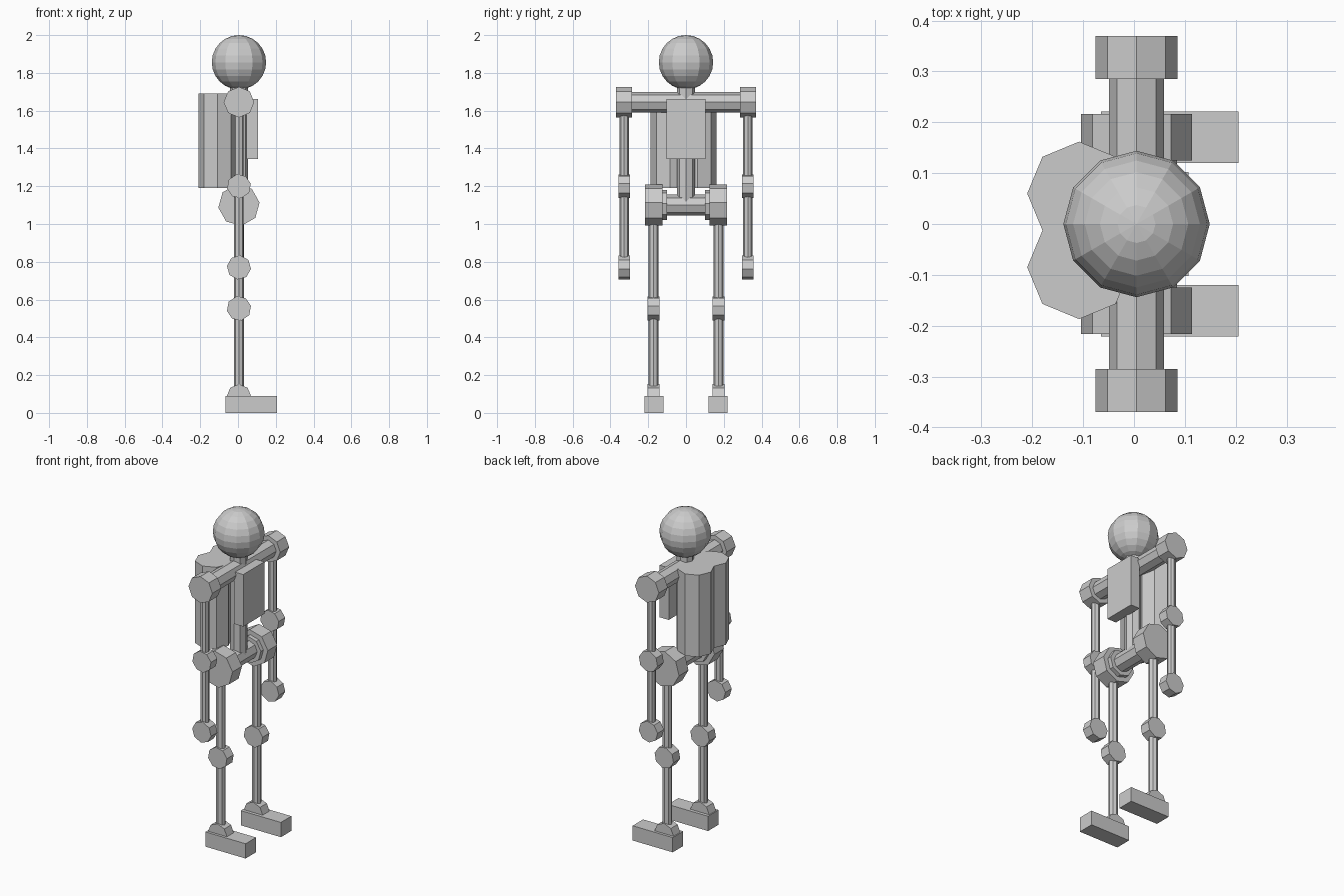
import bpy
from math import radians, pi

if "Cube" in bpy.data.objects:
    bpy.data.objects.remove(bpy.data.objects["Cube"])

CX = 0.005  # centre line of the body in x


def rod_z(name, x, y, z0, z1, r):
    """Upright eight-sided rod."""
    bpy.ops.mesh.primitive_cylinder_add(vertices=8, radius=r, depth=z1 - z0,
                                        location=(x, y, (z0 + z1) / 2))
    bpy.context.object.name = name


def rod_y(name, y0, y1, z, r, turn=0):
    """Eight-sided rod lying along y."""
    bpy.ops.mesh.primitive_cylinder_add(vertices=8, radius=r, depth=abs(y1 - y0),
                                        location=(CX, (y0 + y1) / 2, z),
                                        rotation=(pi / 2, -radians(turn), 0))
    bpy.context.object.name = name


def box(name, x0, x1, y0, y1, z0, z1):
    bpy.ops.mesh.primitive_cube_add(size=1, location=((x0 + x1) / 2, (y0 + y1) / 2, (z0 + z1) / 2))
    ob = bpy.context.object
    ob.name = name
    ob.scale = (abs(x1 - x0), abs(y1 - y0), abs(z1 - z0))


# Head
bpy.ops.mesh.primitive_uv_sphere_add(segments=12, ring_count=12, radius=0.144,
                                     location=(CX, 0, 1.856))
bpy.context.object.name = "head"

# Torso
rod_z("spine", CX, 0, 1.10, 1.76, 0.048)
rod_y("shoulder_bar", -0.29, 0.29, 1.645, 0.054)
rod_y("pelvis_bar", -0.13, 0.13, 1.10, 0.055)
box("chest_plate", 0.045, 0.107, -0.102, 0.102, 1.345, 1.663)

# Twin tanks on the back
for y in (0.06, -0.085):
    rod_z("back_tank", -0.108, y, 1.19, 1.69, 0.102)

# Limbs, both sides
for side, s in (("left", 1), ("right", -1)):
    rod_y(side + "_shoulder", s * 0.285, s * 0.37, 1.645, 0.081)
    rod_z(side + "_upper_arm", CX, s * 0.327, 1.20, 1.62, 0.025)
    rod_y(side + "_elbow", s * 0.297, s * 0.358, 1.20, 0.064, 12)
    rod_z(side + "_forearm", CX, s * 0.327, 0.77, 1.20, 0.025)
    rod_y(side + "_hand", s * 0.297, s * 0.358, 0.77, 0.064, -7)

    rod_y(side + "_hip_inner", s * 0.10, s * 0.13, 1.10, 0.08, 7)
    rod_y(side + "_hip", s * 0.125, s * 0.216, 1.10, 0.11, 7)
    rod_z(side + "_thigh", CX, s * 0.172, 0.55, 1.05, 0.027)
    rod_y(side + "_knee", s * 0.14, s * 0.205, 0.553, 0.065, 12)
    rod_z(side + "_shin", CX, s * 0.172, 0.08, 0.55, 0.027)
    rod_y(side + "_ankle", s * 0.14, s * 0.205, 0.087, 0.065)
    box(side + "_foot", -0.065, 0.206, s * 0.12, s * 0.221, 0, 0.09)
